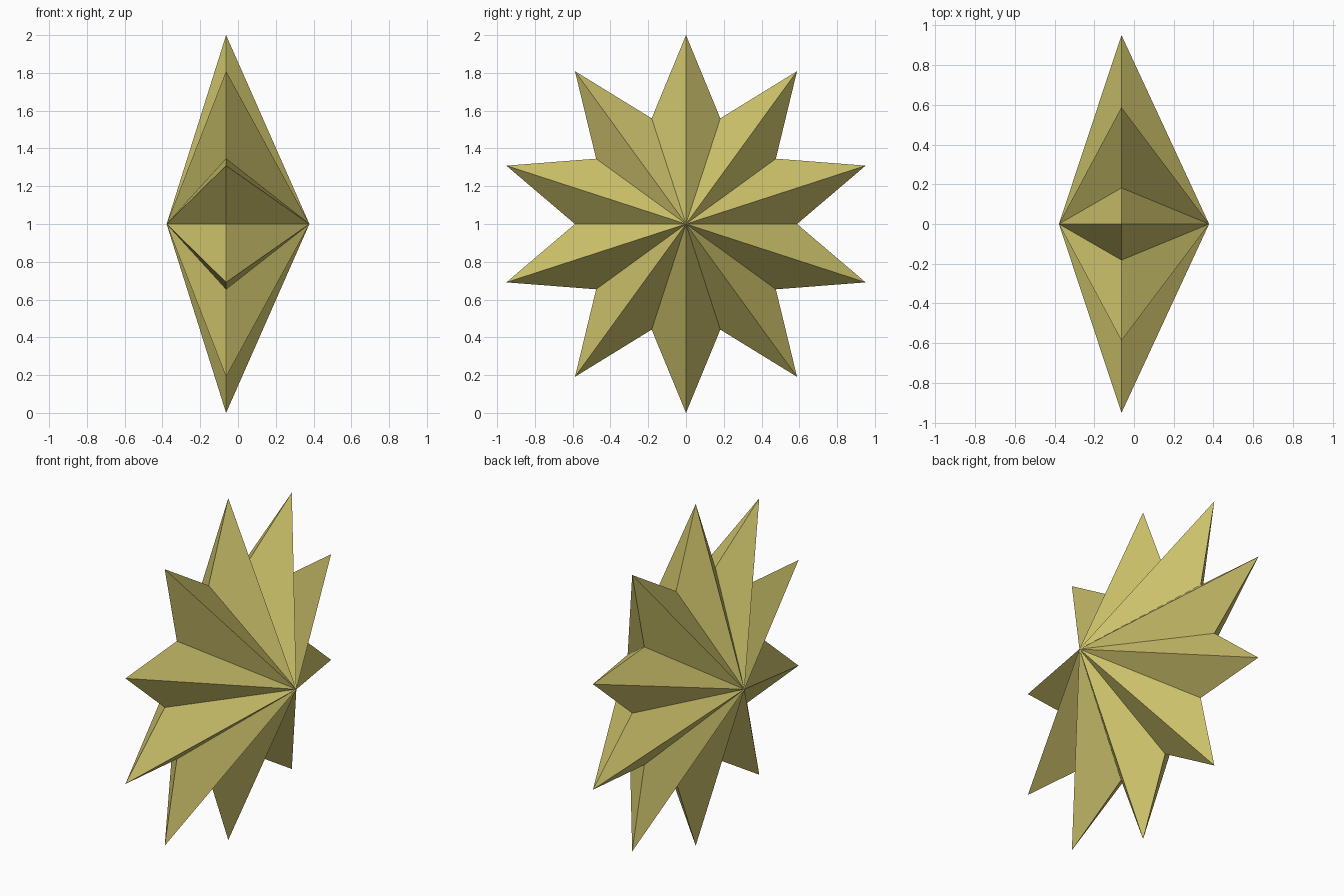
import bpy, bmesh
from math import sin, cos, pi

if "Cube" in bpy.data.objects:
    bpy.data.objects.remove(bpy.data.objects["Cube"])

POINTS = 10
OUTER, INNER = 1.0, 0.588
RIM_X, APEX_X, CENTRE_Z = -0.063, 0.378, 1.0

bm = bmesh.new()

# Star outline: alternating tips and valleys in the YZ plane
rim = []
for i in range(POINTS * 2):
    a = pi * i / POINTS
    r = INNER if i % 2 else OUTER
    rim.append(bm.verts.new((RIM_X, r * sin(a), CENTRE_Z + r * cos(a))))

# Two apexes, joined to the outline by flat facets
front = bm.verts.new((APEX_X, 0, CENTRE_Z))
back = bm.verts.new((-APEX_X, 0, CENTRE_Z))
for i, v in enumerate(rim):
    w = rim[(i + 1) % len(rim)]
    bm.faces.new((front, w, v))
    bm.faces.new((back, v, w))
bmesh.ops.recalc_face_normals(bm, faces=bm.faces[:])

mesh = bpy.data.meshes.new("faceted_star")
bm.to_mesh(mesh)
bm.free()
star = bpy.data.objects.new("faceted_star", mesh)
bpy.context.collection.objects.link(star)

# Muted gold colour
gold = bpy.data.materials.new("muted_gold")
gold.diffuse_color = (0.62, 0.55, 0.15, 1)
gold.use_nodes = True
gold.node_tree.nodes["Principled BSDF"].inputs["Base Color"].default_value = gold.diffuse_color
mesh.materials.append(gold)
